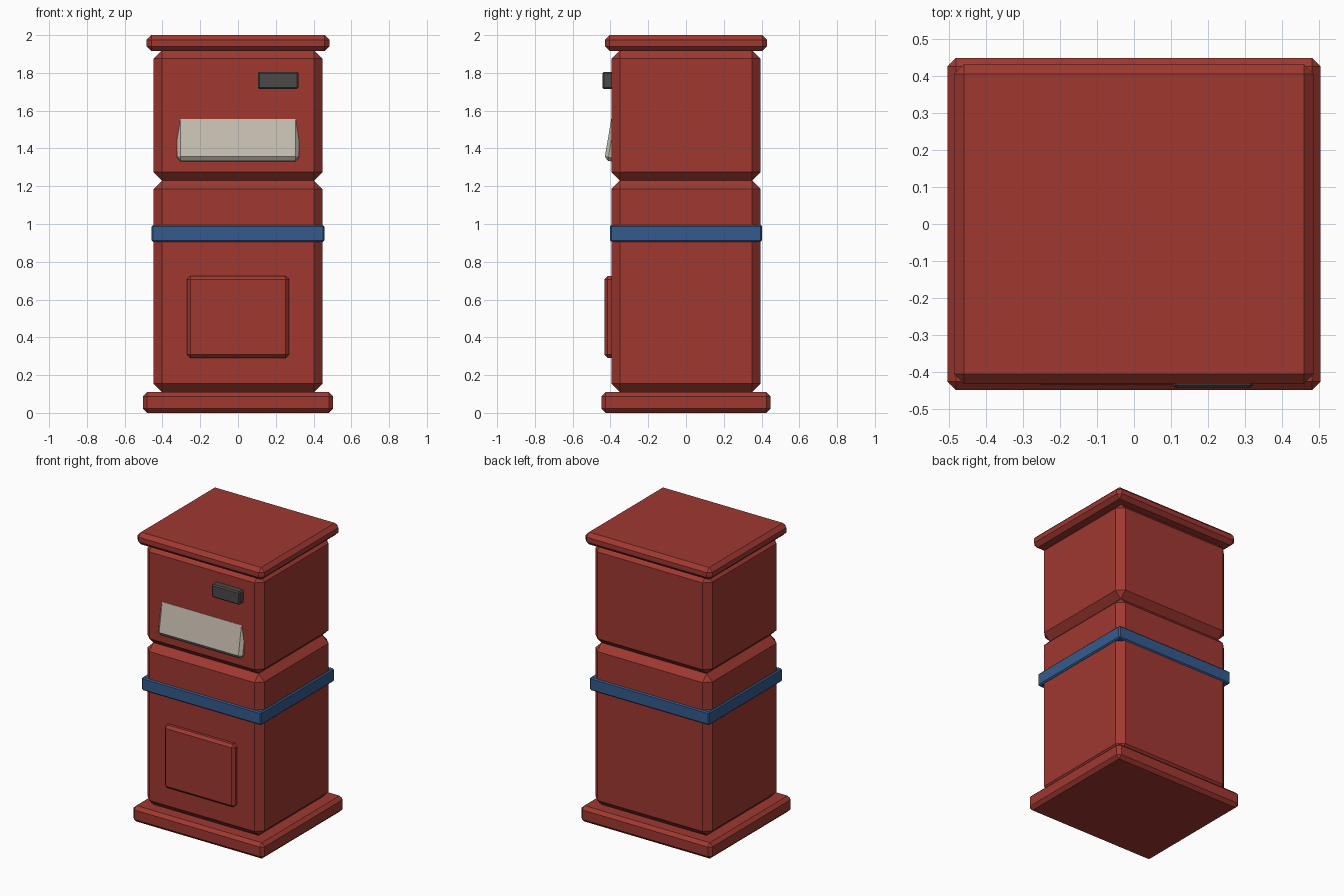
import bpy
import math

cube = bpy.data.objects.get("Cube")
if cube:
    bpy.data.objects.remove(cube, do_unlink=True)


def material(name, rgb):
    m = bpy.data.materials.new(name)
    m.use_nodes = True
    m.diffuse_color = (*rgb, 1)
    m.node_tree.nodes["Principled BSDF"].inputs["Base Color"].default_value = (*rgb, 1)
    return m


red = material("postal red", (0.35, 0.04, 0.03))
blue = material("band blue", (0.034, 0.105, 0.27))
cream = material("flap cream", (0.57, 0.52, 0.44))
dark = material("dark metal", (0.072, 0.065, 0.065))


def block(name, mat, centre, size, chamfer, tilt=0):
    """Box with single-segment chamfered edges and flat faces."""
    bpy.ops.mesh.primitive_cube_add(size=1, location=centre)
    ob = bpy.context.object
    ob.name = name
    ob.scale = size
    bpy.ops.object.transform_apply(location=False, rotation=False, scale=True)
    ob.rotation_euler.x = math.radians(tilt)
    bevel = ob.modifiers.new("Chamfer", "BEVEL")
    bevel.width = chamfer
    bevel.segments = 1
    bevel.limit_method = 'NONE'
    ob.data.materials.append(mat)
    return ob


def tier(name, mat, width, depth, bottom, top, chamfer):
    """Centred block given by its bottom and top heights."""
    return block(name, mat, (0, 0, (bottom + top) / 2),
                 (width, depth, top - bottom), chamfer)


# Stacked body
tier("base", red, 1.005, 0.895, 0, 0.11, 0.022)
tier("lower_body", red, 0.895, 0.79, 0.11, 1.23, 0.045)
tier("upper_body", red, 0.895, 0.79, 1.23, 1.92, 0.045)
tier("roof", red, 0.97, 0.86, 1.915, 2.0, 0.026)
tier("band", blue, 0.915, 0.805, 0.905, 0.995, 0.008)

# Front fittings
block("door_panel", red, (0, -0.4, 0.508), (0.54, 0.065, 0.435), 0.018)
block("letter_flap", cream, (0, -0.383, 1.451), (0.645, 0.06, 0.24), 0.019, -9.5)
block("name_plate", dark, (0.213, -0.41, 1.76), (0.215, 0.065, 0.09), 0.008)
